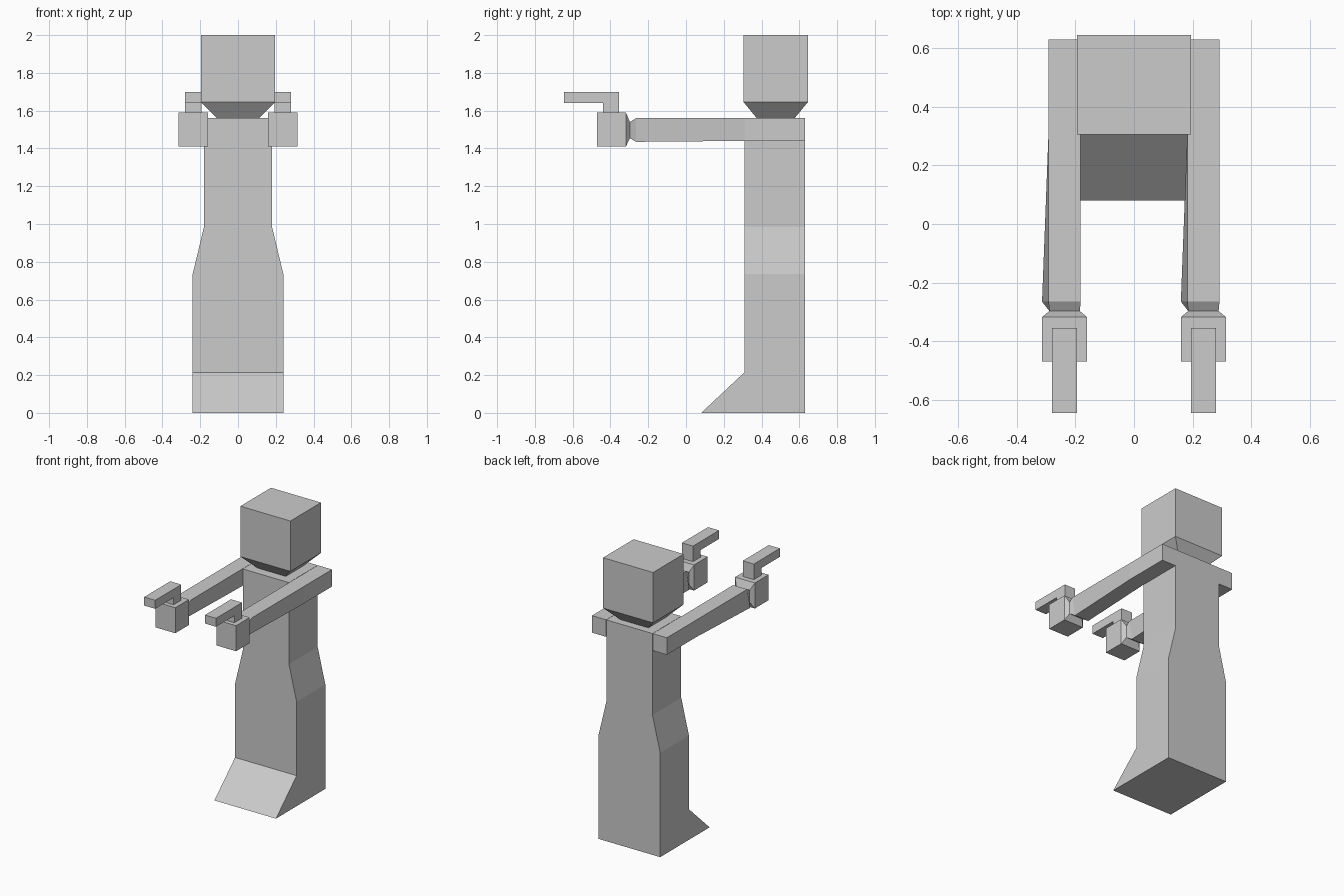
import bpy
import bmesh

cube = bpy.data.objects.get("Cube")
if cube:
    bpy.data.objects.remove(cube, do_unlink=True)

grey = bpy.data.materials.new("light grey")
grey.use_nodes = True
COLOUR = (0.6, 0.6, 0.6, 1)
grey.diffuse_color = COLOUR
grey.node_tree.nodes["Principled BSDF"].inputs["Base Color"].default_value = COLOUR


def finish(name, bm):
    bmesh.ops.recalc_face_normals(bm, faces=bm.faces)
    mesh = bpy.data.meshes.new(name)
    bm.to_mesh(mesh)
    bm.free()
    mesh.materials.append(grey)
    obj = bpy.data.objects.new(name, mesh)
    bpy.context.collection.objects.link(obj)
    return obj


def loft(name, rings):
    """Skin a list of four-cornered rings and cap both ends."""
    bm = bmesh.new()
    loops = [[bm.verts.new(p) for p in ring] for ring in rings]
    for a, b in zip(loops, loops[1:]):
        for i in range(4):
            j = (i + 1) % 4
            bm.faces.new((a[i], a[j], b[j], b[i]))
    bm.faces.new(loops[0])
    bm.faces.new(loops[-1])
    return finish(name, bm)


def level(z, half_x, y0, y1):
    """Horizontal ring centred on x = 0."""
    return [(-half_x, y0, z), (half_x, y0, z), (half_x, y1, z), (-half_x, y1, z)]


def slice_y(y, x0, x1, z0, z1, skew=0):
    """Upright ring facing the front; skew slides its lower edge sideways."""
    return [(x0 + skew, y, z0), (x1 + skew, y, z0), (x1, y, z1), (x0, y, z1)]


def extrude_side(name, outline, x0, x1):
    """Extrude a (y, z) outline along x."""
    bm = bmesh.new()
    face = bm.faces.new([bm.verts.new((x0, y, z)) for y, z in outline])
    new = bmesh.ops.extrude_face_region(bm, geom=[face])["geom"]
    verts = [v for v in new if isinstance(v, bmesh.types.BMVert)]
    bmesh.ops.translate(bm, verts=verts, vec=(x1 - x0, 0, 0))
    return finish(name, bm)


FRONT, BACK = 0.31, 0.63

# Body with flared skirt and sloping toe
loft("body", [
    level(0, 0.24, 0.08, BACK),
    level(0.215, 0.24, FRONT, BACK),
    level(0.735, 0.24, FRONT, BACK),
    level(0.985, 0.18, FRONT, BACK),
    level(1.56, 0.18, FRONT, BACK),
])

# Head with tapered neck
loft("head", [
    level(1.56, 0.11, 0.375, 0.575),
    level(1.645, 0.195, 0.305, 0.645),
    level(2.0, 0.195, 0.305, 0.645),
])

# Arms with slightly twisted forearms, hands and raised pointers
for side, cx in (("right", -0.237), ("left", 0.237)):
    loft(side + "_arm", [
        slice_y(BACK, cx - 0.055, cx + 0.055, 1.44, 1.56),
        slice_y(FRONT, cx - 0.055, cx + 0.055, 1.44, 1.56),
        slice_y(-0.265, cx - 0.055, cx + 0.055, 1.435, 1.56, -0.022),
        slice_y(-0.297, cx - 0.052, cx + 0.052, 1.455, 1.54),
        slice_y(-0.318, cx - 0.077, cx + 0.077, 1.41, 1.59),
        slice_y(-0.47, cx - 0.077, cx + 0.077, 1.41, 1.59),
    ])
    extrude_side(side + "_pointer", [
        (-0.355, 1.59), (-0.355, 1.70), (-0.645, 1.70),
        (-0.645, 1.64), (-0.44, 1.64), (-0.44, 1.59),
    ], cx - 0.043, cx + 0.043)
